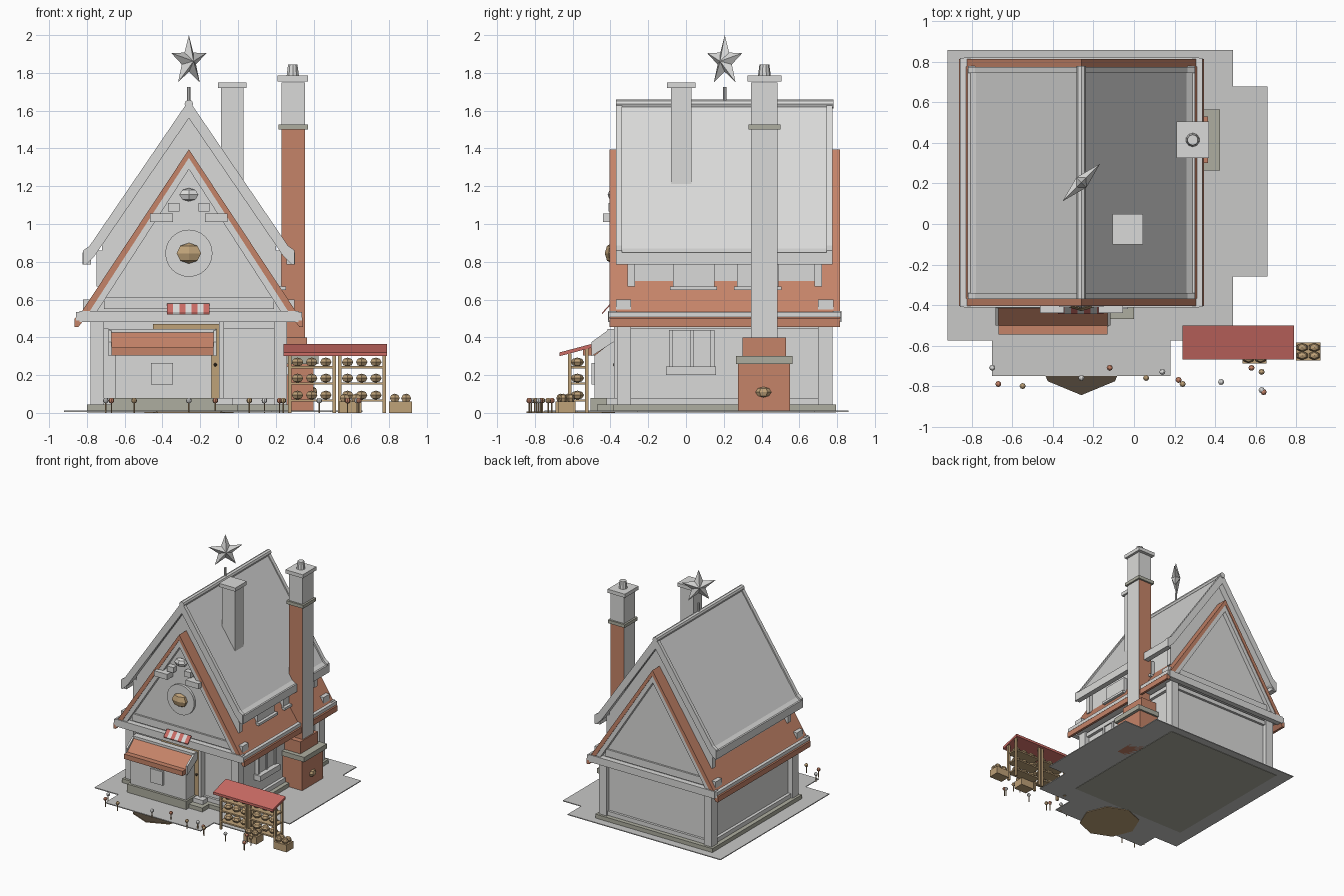
import bpy, bmesh, math
from mathutils import Matrix, Vector

if "Cube" in bpy.data.objects:
    bpy.data.objects.remove(bpy.data.objects["Cube"])


def material(name, r, g, b):
    m = bpy.data.materials.new(name)
    m.use_nodes = True
    m.diffuse_color = (r, g, b, 1)
    m.node_tree.nodes["Principled BSDF"].inputs["Base Color"].default_value = (r, g, b, 1)
    return m


GREY = material("pale grey", 0.7, 0.7, 0.69)
TILE = material("terracotta", 0.56, 0.23, 0.14)
RED = material("red", 0.6, 0.15, 0.13)
TAN = material("tan", 0.52, 0.36, 0.19)
BEIGE = material("stone beige", 0.42, 0.42, 0.35)
GROUND = material("ground grey", 0.58, 0.58, 0.57)
BROWN = material("dark brown", 0.08, 0.06, 0.04)
CX, CY = -0.26, 0.205     # house centre


def finish(name, bm, *mats):
    bmesh.ops.recalc_face_normals(bm, faces=bm.faces)
    me = bpy.data.meshes.new(name)
    bm.to_mesh(me)
    bm.free()
    for m in mats:
        me.materials.append(m)
    ob = bpy.data.objects.new(name, me)
    bpy.context.collection.objects.link(ob)
    return ob


def box(name, x, y, z, mat):
    bm = bmesh.new()
    size = [b - a for a, b in (x, y, z)]
    mid = [(a + b) / 2 for a, b in (x, y, z)]
    bmesh.ops.create_cube(bm, size=1, matrix=Matrix.Translation(mid) @ Matrix.Diagonal((*size, 1)))
    return finish(name, bm, mat)


def prism(name, pts, lo, hi, mat, axis="y"):
    """Extrude a flat profile along an axis."""
    place = {"y": lambda p, t: (p[0], t, p[1]), "x": lambda p, t: (t, *p), "z": lambda p, t: (*p, t)}[axis]
    bm = bmesh.new()
    f = bm.faces.new([bm.verts.new(place(p, lo)) for p in pts])
    ext = bmesh.ops.extrude_face_region(bm, geom=[f])
    shift = Vector(place((0, 0), hi - lo))
    bmesh.ops.translate(bm, vec=shift, verts=[v for v in ext["geom"] if isinstance(v, bmesh.types.BMVert)])
    return finish(name, bm, mat)


def chevron(name, outer, inner, lo, hi, mat):
    """Symmetric roof profile: outer edge from apex down, inner edge from apex down."""
    side = outer[1:] + inner[:0:-1]
    pts = [outer[0]] + side + [inner[0]] + [(-x, z) for x, z in side[::-1]]
    return prism(name, [(CX + x, z) for x, z in pts], lo, hi, mat)


def ball(name, c, r, mat, seg=6, rings=4):
    bm = bmesh.new()
    bmesh.ops.create_uvsphere(bm, u_segments=seg, v_segments=rings, radius=1,
                              matrix=Matrix.Translation(c) @ Matrix.Diagonal((*r, 1)))
    return finish(name, bm, mat)


def cylinder(name, c, r, depth, mat, seg=8, rot=None, r2=None):
    bm = bmesh.new()
    bmesh.ops.create_cone(bm, cap_ends=True, segments=seg, radius1=r, radius2=r if r2 is None else r2, depth=depth,
                          matrix=Matrix.Translation(c) @ (rot or Matrix.Identity(4)))
    return finish(name, bm, mat)


FACE_Y = Matrix.Rotation(math.pi / 2, 4, "X")

# Ground plate, welcome mat and foundation
prism("ground", [(-.92, .86), (.49, .86), (.49, .68), (.66, .68), (.66, -.26), (.49, -.26), (.49, -.575),
                 (.18, -.575), (.18, -.75), (-.7, -.75), (-.7, -.575), (-.92, -.575)], .005, .012, GROUND, "z")
mat_disc = cylinder("round_mat", (CX, -.61, .004), .235, .008, TAN, 8, Matrix.Rotation(math.pi / 2, 4, "Z"))
mat_disc.data.materials.append(BROWN)
for f in mat_disc.data.polygons:
    f.material_index = int(f.normal.z > .5)
box("foundation", (-.8, .28), (-.385, .795), (.002, .045), BEIGE)

# Ground floor with corner posts and rails
box("lower_wall", (-.74, .22), (-.33, .74), (.04, .5), GREY)
for x in (-.78, .19):
    for y in (-.365, .7):
        box("corner_post", (x, x + .07), (y, y + .075), (.04, .5), GREY)
for z in (.045, .445):
    for x in (-.765, .22):
        box("side_rail", (x, x + .025), (-.3, .71), (z, z + .035), GREY)
    for y in (-.35, .74):
        box("end_rail", (-.72, .2), (y, y + .02), (z, z + .035), GREY)

# Lower gable with terracotta roof
chevron("lower_roof", [(0, 1.395), (.565, .54), (.605, .5), (.605, .455)],
        [(0, 1.35), (.55, .5), (.585, .455)], -.405, .815, TILE)
prism("gable_wall", [(CX, 1.36), (CX + .56, .49), (CX - .56, .49)], -.365, .775, GREY)
for y in (-.4, .775):
    chevron("gable_board", [(0, 1.365), (.57, .5)], [(0, 1.29), (.51, .5)], y, y + .035, GREY)
for y in (-.412, .777):
    box("gable_beam", (-.84, .32), (y, y + .045), (.48, .54), GREY)
for y in (-.38, .775):
    box("gable_rail", (-.71, .19), (y, y + .015), (.55, .61), GREY)
for s in (-1, 1):
    e = CX + s * .575
    box("lower_gutter", (e - .023, e + .023), (-.41, .82), (.49, .535), GREY)
    for y in (-.37, .7):
        box("roof_bracket", (CX + s * .53 - .03, CX + s * .53 + .03), (y, y + .08), (.54, .6), GREY)

# Upper floor and main roof
prism("upper_wall", [(-.72, .5), (.2, .5), (.2, .92), (CX, 1.6), (-.72, .92)], -.31, .72, GREY)
chevron("main_roof", [(0, 1.64), (.52, .87), (.555, .845), (.555, .81)],
        [(0, 1.57), (.5, .83), (.53, .81)], -.36, .77, GREY)
for y in (-.37, .745):
    chevron("barge_board", [(0, 1.655), (.525, .885), (.56, .86), (.56, .785)],
            [(0, 1.56), (.5, .83), (.545, .785)], y, y + .03, GREY)
for s in (-1, 1):
    e = CX + s * .54
    box("upper_gutter", (e - .022, e + .022), (-.36, .765), (.785, .85), GREY)
    for y in (-.31, .68):
        box("wall_post", (CX + s * .47 - .02, CX + s * .47 + .02), (y, y + .04), (.67, .86), GREY)
cylinder("ridge_roll", (CX, CY, 1.635), .023, 1.15, GREY, 8, FACE_Y)

# Side windows
for y in (-.07, .27):
    box("upper_window", (.19, .23), (y, y + .22), (.66, .8), GREY)
    box("upper_sill", (.19, .255), (y - .015, y + .235), (.65, .67), GREY)
box("side_window", (.21, .24), (-.08, .14), (.24, .44), GREY)
for y in (-.09, .02, .13):
    box("window_bar", (.21, .25), (y, y + .02), (.24, .44), GREY)
box("window_sill", (.21, .28), (-.105, .16), (.2, .245), GREY)

# Front gable ornaments
cylinder("round_plaque", (CX, -.37, .845), .125, .03, GREY, 24, FACE_Y)
ball("large_loaf", (CX, -.39, .845), (.075, .04, .055), TAN)
ball("small_loaf", (CX, -.38, 1.155), (.058, .035, .035), GREY)
for s in (-1, 1):
    box("lamp_shelf", (CX + s * .145 - .06, CX + s * .145 + .06), (-.44, -.36), (1.01, 1.055), GREY)
    box("lamp_cap", (CX + s * .08 - .03, CX + s * .08 + .03), (-.41, -.3), (1.065, 1.11), GREY)

# Striped awning
for i in range(7):
    a = -.375 + i * .032
    prism("awning_stripe", [(-.4, .58), (-.445, .53), (-.445, .522), (-.4, .57)], a, a + .032,
          GREY if i % 2 else RED, "x")

# Door and step
box("door", (-.45, -.1), (-.37, -.33), (.05, .47), TAN)
box("door_frame", (-.1, -.075), (-.38, -.33), (.05, .48), GREY)
ball("door_knob", (-.12, -.375, .255), (.01, .01, .01), BROWN)
box("lower_step", (-.13, .0), (-.47, -.36), (.005, .045), BEIGE)
box("upper_step", (-.12, -.03), (-.42, -.36), (.04, .08), GREY)

# Front bay with its lean-to roof
box("bay_base", (-.67, -.125), (-.505, -.36), (.005, .08), BEIGE)
prism("bay_wall", [(-.33, .08), (-.485, .08), (-.485, .34), (-.4, .41), (-.33, .41)], -.65, -.14, GREY, "x")
prism("bay_roof", [(-.36, .435), (-.41, .43), (-.5, .345), (-.545, .345), (-.545, .305), (-.48, .305),
                   (-.36, .4)], -.67, -.13, TILE, "x")
for x in (-.685, -.13):
    prism("bay_roof_trim", [(-.36, .445), (-.41, .44), (-.5, .375), (-.5, .3), (-.36, .39)], x, x + .015, GREY, "x")
box("bay_roof_cap", (-.68, -.12), (-.415, -.36), (.42, .445), GREY)
box("bay_window", (-.46, -.345), (-.5, -.48), (.15, .265), GREY)

# Tall chimney with stepped base
box("hearth_base", (.2, .4), (.275, .55), (.005, .26), TILE)
box("hearth_slab", (.2, .425), (.265, .565), (.26, .3), BEIGE)
box("hearth_shoulder", (.2, .365), (.3, .53), (.3, .4), TILE)
ball("hearth_loaf", (.4, .41, .11), (.022, .042, .028), TAN)
shaft = box("chimney_shaft", (.23, .355), (.345, .485), (.4, 1.5), GREY)
shaft.data.materials.append(TILE)
for f in shaft.data.polygons:
    f.material_index = int(abs(f.normal.y) > .5)
box("chimney_top", (.23, .355), (.345, .485), (1.5, 1.75), GREY)
box("chimney_ring", (.215, .37), (.33, .5), (1.5, 1.527), BEIGE)
box("chimney_cap", (.21, .37), (.325, .505), (1.755, 1.785), GREY)
cylinder("chimney_pot", (.29, .415, 1.815), .034, .06, GREY, 10, None, .026)

# Short chimney
box("roof_chimney", (-.09, .03), (-.08, .03), (1.15, 1.72), GREY)
box("roof_chimney_cap", (-.105, .045), (-.1, .05), (1.72, 1.75), GREY)

# Star finial turned across the ridge
cylinder("star_post", (CX, CY, 1.685), .009, .08, GREY)
bm = bmesh.new()
rim = []
for i in range(10):
    r, a = (.138, .056)[i % 2], i * math.pi / 5
    h = r * math.sin(a) / math.sqrt(2)
    rim.append(bm.verts.new((CX + h, CY + h, 1.862 + r * math.cos(a))))
for s in (-1, 1):
    tip = bm.verts.new((CX + s * .025, CY - s * .025, 1.862))
    for i in range(10):
        bm.faces.new((rim[i], rim[(i + 1) % 10], tip))
finish("star", bm, GREY)

# Market stall with shelves of loaves
prism("stall_roof", [(-.5, .365), (-.5, .345), (-.67, .3), (-.67, .32)], .24, .79, RED, "x")
for x in (.265, .5, .53, .765):
    for y, top in ((-.625, .315), (-.535, .34)):
        box("stall_post", (x, x + .018), (y, y + .018), (.0, top), TAN)
for x in (.27, .535):
    for z in (.06, .15, .235):
        box("stall_shelf", (x, x + .24), (-.625, -.525), (z, z + .012), TAN)
        for i in range(3):
            ball("loaf", (x + .045 + i * .075, -.575, z + .034), (.035, .035, .024), TAN)

# Crates of loaves
for x, y in ((.8, -.675), (.535, -.69)):
    box("crate", (x, x + .12), (y, y + .09), (0, .06), TAN)
    for i in range(4):
        ball("crate_loaf", (x + .03 + i % 2 * .06, y + .025 + i // 2 * .04, .078), (.03, .022, .024), TAN)

# Ball lights along the path
spots = [(-.7, -.71), (-.67, -.79), (-.55, -.8), (-.26, -.76), (-.12, -.71), (.06, -.76), (.14, -.73),
         (.22, -.77), (.24, -.79), (.43, -.78), (.58, -.71), (.63, -.73), (.63, -.82), (.64, -.83)]
for i, (x, y) in enumerate(spots):
    cylinder("light_stick", (x, y, .03), .004, .06, TAN, 6)
    ball("light_ball", (x, y, .065), (.015, .015, .015), (GREY, TILE, TAN)[i % 3], 8, 6)
